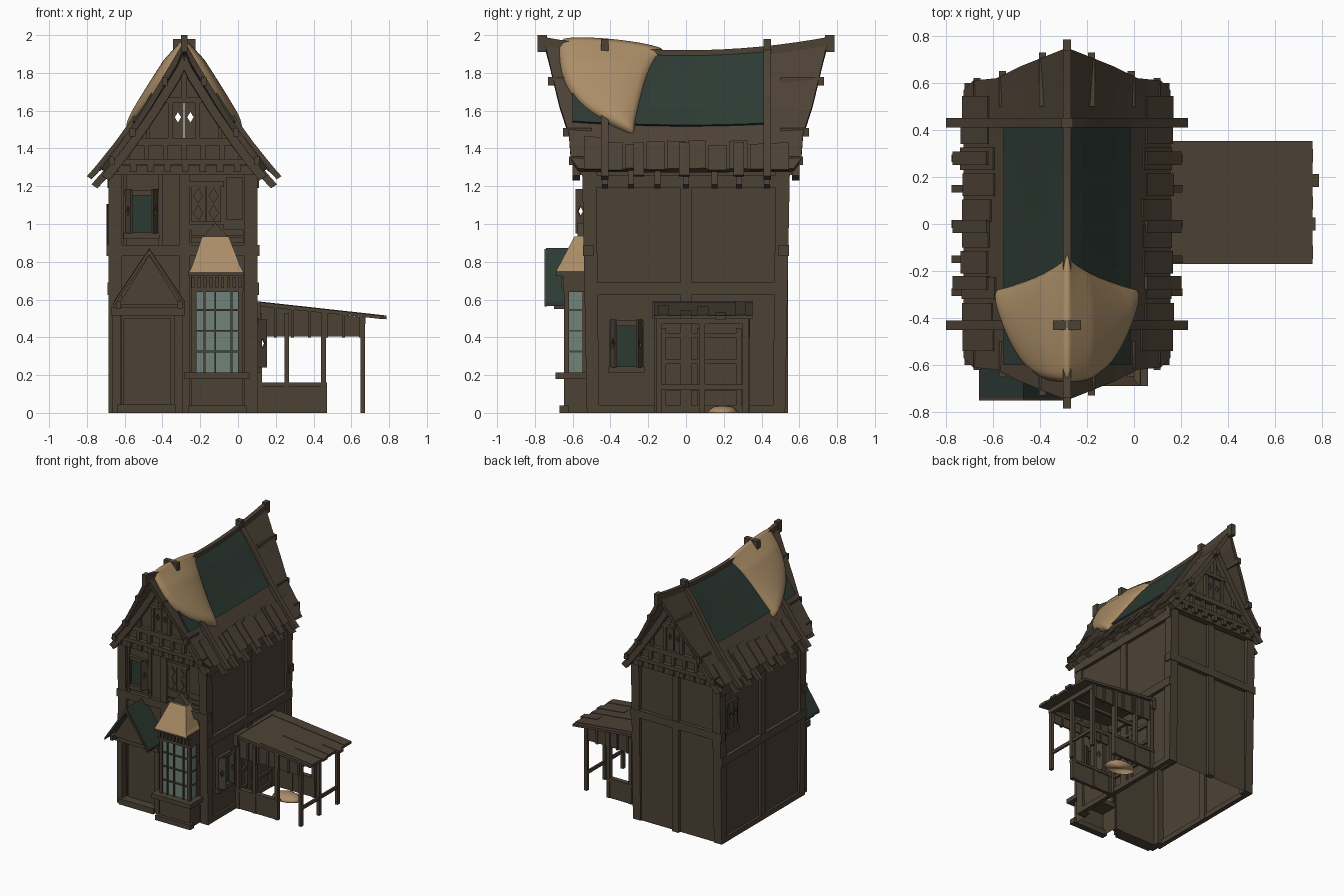
import bpy, bmesh, math, random
from mathutils import Matrix, Vector

if "Cube" in bpy.data.objects:
    bpy.data.objects.remove(bpy.data.objects["Cube"])

random.seed(4)
CX = -0.285                                    # ridge line of the house


def material(name, rgb):
    m = bpy.data.materials.new(name)
    m.diffuse_color = (*rgb, 1)
    m.use_nodes = True
    m.node_tree.nodes["Principled BSDF"].inputs["Base Color"].default_value = m.diffuse_color
    return m


WOOD = material("dark_wood", (0.073, 0.054, 0.036))
GREEN = material("dark_green", (0.026, 0.042, 0.034))
SAND = material("sand", (0.40, 0.265, 0.135))
GLASS = material("pale_glass", (0.16, 0.23, 0.195))
I = Matrix.Identity(4)


def loft(name, rings, mat, m=I, smooth=False, caps=True):
    """Skin through equal rings of points, capped at both ends."""
    bm = bmesh.new()
    vs = [[bm.verts.new(m @ Vector(p)) for p in r] for r in rings]
    n = len(vs[0])
    for a, b in zip(vs, vs[1:]):
        for i in range(n if caps else n - 1):
            bm.faces.new((a[i], a[(i + 1) % n], b[(i + 1) % n], b[i]))
    if caps:
        bm.faces.new(vs[0])
        bm.faces.new(vs[-1][::-1])
        bmesh.ops.recalc_face_normals(bm, faces=bm.faces)
    for f in bm.faces:
        f.smooth = smooth
    me = bpy.data.meshes.new(name)
    bm.to_mesh(me)
    bm.free()
    me.materials.append(mat)
    ob = bpy.data.objects.new(name, me)
    bpy.context.collection.objects.link(ob)
    return ob


def prism(name, pts, y0, y1, mat=WOOD, m=I):
    return loft(name, [[(x, y, z) for x, z in pts] for y in (y0, y1)], mat, m)


def box(name, x0, x1, y0, y1, z0, z1, mat=WOOD, m=I):
    return prism(name, [(x0, z0), (x1, z0), (x1, z1), (x0, z1)], y0, y1, mat, m)


def rect(x0, x1, y0, y1, z):
    return [(x0, y0, z), (x1, y0, z), (x1, y1, z), (x0, y1, z)]


def interp(tab, x):
    for (a, p), (b, q) in zip(tab, tab[1:]):
        if x <= b:
            break
    return p + (q - p) * (x - a) / (b - a)


# ---- roof surface: flared profile, sagging ridge
PROFILE = [(0, 1.90), (.1, 1.75), (.2, 1.60), (.26, 1.517), (.34, 1.41), (.44, 1.29), (.5, 1.225)]
END = [(0, .75), (.2, .67), (.3, .62), (.4, .61), (.44, .57)]


def roof_point(d, y, off):
    a = abs(d)
    k = min(1, a / .06)
    z = interp(PROFILE, a) + .07 * (y / .75) ** 2 * (1 - a / .5)
    return (CX + d + math.copysign(1, d) * .83 * off * k, y, z + off * (1 - .44 * k))


def strip(name, d0, d1, y0, y1, off, th, mat=WOOD, nd=6, ny=1, smooth=False):
    """Plate lying on the roof; y limits and thickness may be functions."""
    rings = []
    for i in range(nd + 1):
        d = d0 + (d1 - d0) * i / nd
        a, b = [v(abs(d)) if callable(v) else v for v in (y0, y1)]
        vs = [j / ny for j in range(ny + 1)]
        t = th if callable(th) else (lambda d, v: th)
        low = [roof_point(d, a + (b - a) * v, off) for v in vs]
        top = [roof_point(d, a + (b - a) * v, off + t(d, v)) for v in vs]
        rings.append(low + top[::-1])
    return loft(name, rings, mat, smooth=smooth)


strip("roof", -.44, .44, lambda d: -interp(END, d), lambda d: interp(END, d), -.03, .03, nd=44, ny=16)
strip("sand_drift", -.29, .29, lambda d: -.67 + .37 * (d / .29) ** 3,
      lambda d: -.11 - .17 * (d / .29) ** .5, -.004,
      lambda d, v: .008 + .056 * max(0, math.sin(math.pi * v)) ** .4 * max(0, 1 - (abs(d) / .29) ** 8) ** .5,
      SAND, nd=58, ny=24, smooth=True)
# ridge beam with raised tips
N = 16
ridge = []
for i in range(N + 1):
    y = -.78 + 1.56 * i / N
    z = 1.92 + .075 * (y / .78) ** 2
    ridge.append([(CX - .016, y, z - .06), (CX + .016, y, z - .06), (CX + .016, y, z), (CX - .016, y, z)])
loft("ridge_beam", ridge, WOOD)
for s in (-1, 1):
    w = .06 if s < 0 else .025
    box("ridge_tip", CX - .018, CX + .018, s * .735, s * .785, 1.91, 2.0)
    box("ridge_saddle", CX - w, CX + w, s * .41, s * .45, 1.90, 1.98)
    strip("green_roof_panel", s * .01, s * .26, -.6, .42, 0, .013, GREEN, nd=25, ny=20)
    for y in (-.43, .43):
        strip("roof_band", s * .01, s * .49, y - .02, y + .02, 0, .03, nd=24)
    for y in (-.43, -.29, -.15, 0, .15, .28, .43):
        strip("rafter_tail", s * .38, s * .505, y - .016, y + .016, -.055, .038, nd=4)
    for y in (-.25, -.01, .28):
        strip("loose_plank", s * .33, s * .475, y - .028, y + .028, 0, .014, nd=12)
    for k in range(10):                          # staggered eave planks
        y = -.54 + k * .11
        strip("eave_plank", s * (.30 + random.random() * .04), s * (.438 + random.random() * .012),
              y, y + .095, -.004, .011, nd=8)
    for e in (-1, 1):
        for d, y in ((.12, .73), (.29, .65), (.40, .62)):
            x, _, z = roof_point(s * d, e * y, -.02)
            box("purlin", x - .015, x + .015, e * .5, e * y, z - .025, z + .02)
        strip("gable_rafter", s * .01, s * .46, e * .56, e * .60, -.075, .047, nd=12)


# ---- hollow house body, open below and towards the bay window
loft("house_walls", [[(-.665, -.515, z), (-.665, .515, z), (.085, .515, z), (.085, -.515, z)][::-1]
                     for z in (0, 1.30)], WOOD, caps=False)
box("front_wall", -.665, -.245, -.515, -.505, 0, 1.3)
box("front_wall", -.245, .025, -.515, -.505, .72, 1.3)
box("front_wall", .025, .085, -.515, -.505, 0, 1.3)
for x0, x1 in ((-.685, -.615), (.035, .103)):
    for e in (-1, 1):
        loft("corner_post", [rect(x0, x1, e * .46, e * .525, 0), rect(x0, x1, e * .475, e * .55, 1.29)], WOOD)
    left = x0 < -.3
    box("side_stud", x0 if left else x0 + .03, x1 - .03 if left else x1, -.03, .03, 0, 1.25)
for x0, x1 in ((-.692, -.64), (.06, .11)):
    box("side_beam", x0, x1, -.535, .535, .625, .69)
    box("side_sill", x0 + .008, x1 - .008, -.52, .52, 0, .04)
    box("wall_plate", x0, x1, -.54, .54, 1.19, 1.26)
for e in (-1, 1):
    box("cross_beam", -.695, .113, e * .49, e * .545, .83, .89)
    box("floor_beam", -.69, .11, e * .49, e * .565, 1.26, 1.31)
    box("middle_post", -.31, -.255, e * .5, e * .54, 0, 1.27)
    for k in range(9):
        x = -.665 + k * .092
        box("joist_end", x, x + .035, e * .5, e * .59, 1.275, 1.315)
    # gable with shuttered attic opening
    box("gable_rail", CX - .375, CX + .375, e * .54, e * .585, 1.315, 1.345)
    box("gable_rail", CX - .31, CX + .31, e * .54, e * .58, 1.415, 1.455)
    box("gable_collar", CX - .16, CX + .16, e * .54, e * .58, 1.64, 1.67)
    box("king_post", CX - .015, CX + .015, e * .54, e * .575, 1.66, 1.87)
    for k in range(7):
        x = CX - .3 + k * .1
        box("gable_stud", x - .013, x + .013, e * .54, e * .575, 1.34, 1.42)
    for s in (-1, 1):
        prism("gable_wall", [(CX + s * d, z) for d, z in ((0, 1.29), (.395, 1.30), (.2, 1.59), (.1, 1.74), (0, 1.89),
              (0, 1.64), (.065, 1.64), (.065, 1.45), (0, 1.45))], e * .53, e * .55)
        box("attic_frame", CX + s * .06, CX + s * .085, e * .54, e * .575, 1.45, 1.645)
        box("gable_stud", CX + s * .18, CX + s * .2, e * .54, e * .57, 1.45, 1.56)


# ---- shutters with diamond holes, and windows
def shutter(x0, x1, z0, z1, y, m=I, zc=None, h=.028):
    xc = (x0 + x1) / 2
    zc = zc or (z0 + z1) / 2
    w = (x1 - x0) * .28
    for s, xe in ((-1, x0), (1, x1)):
        prism("shutter", [(xe, z0), (xc, z0), (xc, zc - h), (xc + s * w, zc), (xc, zc + h), (xc, z1), (xe, z1)],
              y, y + .012, WOOD, m)


for y in (-.56, .548):
    shutter(CX - .063, CX - .003, 1.455, 1.64, y, zc=1.565)
    shutter(CX + .003, CX + .063, 1.455, 1.64, y, zc=1.565)


def window(x, y, angle, z0, z1, w=.09, splay=62):
    m = Matrix.Translation((x, y, 0)) @ Matrix.Rotation(math.radians(angle), 4, 'Z')
    box("window_pane", -w + .02, w - .02, -.008, 0, z0 + .03, z1 - .03, GREEN, m)
    box("window_sill", -w - .005, w + .005, -.03, 0, z0, z0 + .035, WOOD, m)
    box("window_head", -w, w, -.025, 0, z1 - .03, z1, WOOD, m)
    for s in (-1, 1):
        box("window_jamb", s * (w - .022), s * w, -.02, 0, z0, z1, WOOD, m)
        hinge = m @ Matrix.Translation((s * (w - .015), -.015, 0)) @ Matrix.Rotation(s * math.radians(splay), 4, 'Z')
        shutter(min(0, -s * .055), max(0, -s * .055), z0 + .03, z1 + .005, -.012, hinge)


window(-.51, -.515, 0, .92, 1.18)
window(.085, -.315, 90, .21, .49)
window(-.665, .39, -90, .86, 1.10, .07, 4)
# closed front shutters and upper wall timbers
box("shutter_frame", -.262, -.075, -.535, -.51, .97, 1.0)
box("shutter_frame", -.262, -.075, -.535, -.51, 1.195, 1.225)
for x in (-.25, -.168):
    box("closed_shutter", x, x + .078, -.53, -.51, 1.01, 1.2)
    for z in (1.06, 1.15):
        prism("shutter_diamond", [(x + .039 + a * .027, z + b * .042) for a, b in ((0, -1), (1, 0), (0, 1), (-1, 0))],
              -.538, -.529)
box("front_panel", -.06, .025, -.53, -.51, 1.02, 1.25)
for z in (.9, .94):
    box("front_rail", -.25, .03, -.528, -.51, z, z + .03)
box("front_stud", -.61, -.59, -.53, -.51, .89, 1.26)
box("front_stud", -.42, -.4, -.53, -.51, .89, 1.26)

# ---- front door and gabled canopy
box("door_step", -.64, -.33, -.60, -.51, 0, .045)
box("door", -.605, -.355, -.53, -.51, .045, .5)
for x in (-.665, -.34):
    box("door_post", x, x + .045, -.58, -.51, 0, .53)
box("door_lintel", -.67, -.28, -.62, -.51, .515, .56)
prism("canopy_gable", [(-.635, .57), (-.305, .57), (-.47, .835)], -.67, -.51)
for s in (-1, 1):
    q = lambda lift: [(-.47, .85 + lift), (-.47 + s * .19, .565 + lift), (-.47 + s * .19, .545 + lift), (-.47, .82 + lift)]
    prism("canopy_roof", q(.022), -.74, -.51, GREEN)
    prism("canopy_bargeboard", q(.018), -.75, -.735)
    box("canopy_bracket", -.47 + s * .15, -.47 + s * .175, -.70, -.51, .55, .59)

# ---- bay window, hollow inside
bay = lambda g, y: [(-.245 + g, -.51), (-.245 + g, y), (.025 - g, y), (.025 - g, -.51)]
loft("bay_base", [[(x, y, z) for x, y in bay(0, -.645)] for z in (0, .2)], WOOD, caps=False)
loft("bay_glass", [[(x, y, z) for x, y in bay(.012, -.632)] for z in (.2, .66)], GLASS, caps=False)
box("bay_sill", -.285, .06, -.69, -.51, .18, .215)
box("bay_foot", -.265, .045, -.67, -.62, 0, .04)
box("bay_frieze", -.25, .03, -.65, -.51, .64, .73)
for k in range(9):
    box("bay_dentil", -.245 + k * .031, -.228 + k * .031, -.662, -.6, .665, .72)
box("bay_cornice", -.265, .03, -.685, -.5, .725, .75)
for x, w in ((-.245, .025), (-.182, .01), (-.125, .008), (-.04, .01), (0, .025)):
    box("bay_mullion", x, x + w, -.645, -.62, .2, .66)
for z in (.32, .43, .54):
    box("bay_glazing_bar", -.24, .02, -.642, -.51, z, z + .01)
for x in (-.24, .008):
    box("bay_side_post", x, x + .012, -.55, -.51, .2, .66)
loft("bay_sand_roof", [rect(-.258, .028, -.69, -.5, .745), rect(-.242, .01, -.672, -.5, .78),
     rect(-.215, -.02, -.63, -.5, .86), rect(-.19, -.05, -.59, -.5, .935)], SAND)
prism("bay_peak", [(-.195, .925), (-.045, .925), (-.12, 1.005)], -.575, -.5)

# ---- side shed
prism("shed_roof", [(.08, .59), (.76, .515), (.76, .497), (.08, .568)], -.17, .352)
for y, x0, x1 in ((.185, .64, .787), (0, .53, .772), (-.12, .3, .761), (.29, .1, .761), (.09, .35, .761)):
    z = lambda x: .599 - .11 * x + .003
    prism("shed_roof_plank", [(x0, z(x0)), (x1, z(x1)), (x1, z(x1) - .02), (x0, z(x0) - .02)], y - .028, y + .028)
for y in (-.15, .32):
    prism("shed_side_boards", [(.09, .405), (.67, .405), (.67, .505), (.09, .57)], y - .006, y + .006)
    for k in range(7):
        x = .1 + k * .09
        box("shed_batten", x, x + .016, y - .016, y + .016, .40, .57 - .11 * k * .09)
    box("shed_low_wall", .09, .47, y - .012, y + .012, 0, .15)
    box("shed_low_rail", .09, .47, y - .02, y + .02, .14, .16)
    for x in (.1, .245, .44):
        box("shed_post", x, x + .026, y - .018, y + .018, 0, .53)
for y in (-.145, .085, .315):
    box("shed_outer_post", .648, .672, y - .015, y + .015, 0, .51)
    box("shed_rafter", .09, .67, y - .01, y + .01, .475, .5)
box("shed_outer_rail", .652, .668, -.145, .315, .125, .15)
box("shed_eave_beam", .645, .675, -.16, .33, .47, .505)
box("shed_ledger", .08, .12, -.18, .35, .5, .59)
# plank door inside the shed and heap of sand
for y in (-.12, .075, .28):
    box("stable_door_stile", .08, .105, y - .014, y + .014, 0, .45)
for z in (.13, .27, .41):
    box("stable_door_rail", .08, .102, -.13, .29, z - .012, z + .012)
loft("sand_heap", [[(.3 + r * .12 * math.cos(a * math.pi / 8), .195 + r * .085 * math.sin(a * math.pi / 8), z)
     for a in range(16)] for r, z in ((1, 0), (.85, .018), (.55, .033), (.15, .04))], SAND, smooth=True)
